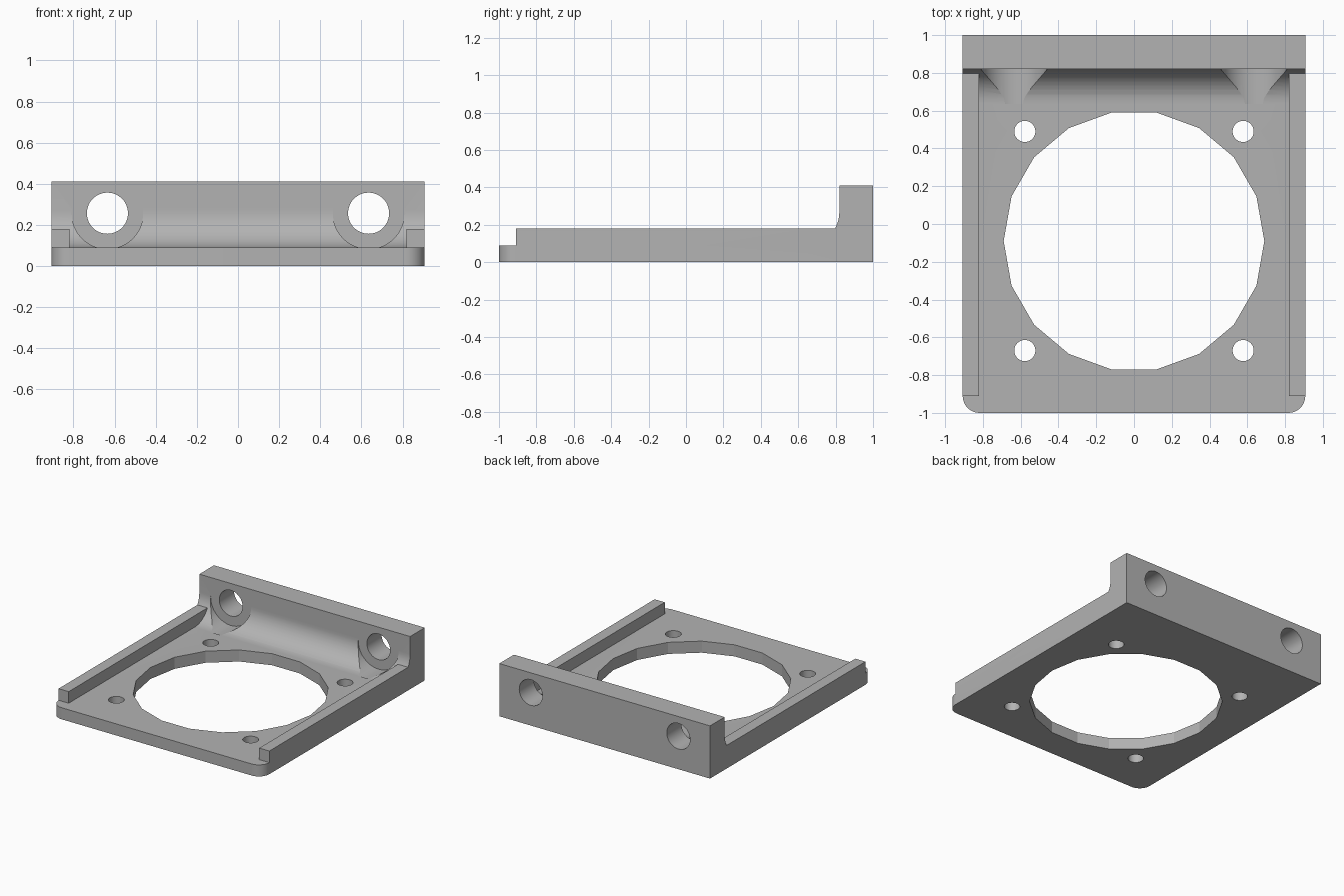
import bpy, bmesh, math
from mathutils import Matrix

if "Cube" in bpy.data.objects:
    bpy.data.objects.remove(bpy.data.objects["Cube"], do_unlink=True)

HALF_W = 0.907      # half width of the bracket
PLATE = 0.09        # plate thickness
FILLET = 0.18       # radius of the cove between plate and wall
WALL_Y = 0.82       # front face of the back wall

grey = bpy.data.materials.new("plain grey")
grey.use_nodes = True
grey.diffuse_color = (0.45, 0.45, 0.45, 1)
grey.node_tree.nodes["Principled BSDF"].inputs["Base Color"].default_value = (0.45, 0.45, 0.45, 1)


def finish(bm, name):
    bmesh.ops.recalc_face_normals(bm, faces=bm.faces)
    mesh = bpy.data.meshes.new(name)
    bm.to_mesh(mesh)
    bm.free()
    mesh.materials.append(grey)
    obj = bpy.data.objects.new(name, mesh)
    bpy.context.collection.objects.link(obj)
    return obj


def box(name, x0, x1, y0, y1, z0, z1):
    bm = bmesh.new()
    size = Matrix.Diagonal((x1 - x0, y1 - y0, z1 - z0, 1))
    place = Matrix.Translation(((x0 + x1) / 2, (y0 + y1) / 2, (z0 + z1) / 2))
    bmesh.ops.create_cube(bm, size=1, matrix=place @ size)
    return finish(bm, name)


def cylinder(name, centre, radius, length, sides=48, along_y=False, spin=0):
    bm = bmesh.new()
    turn = Matrix.Rotation(math.pi / 2, 4, 'X') if along_y else Matrix.Rotation(spin, 4, 'Z')
    bmesh.ops.create_cone(bm, cap_ends=True, segments=sides, radius1=radius, radius2=radius,
                          depth=length, matrix=Matrix.Translation(centre) @ turn)
    return finish(bm, name)


def combine(target, other, operation):
    mod = target.modifiers.new(other.name, 'BOOLEAN')
    mod.operation, mod.solver, mod.object = operation, 'EXACT', other
    bpy.context.view_layer.objects.active = target
    bpy.ops.object.modifier_apply(modifier=mod.name)
    bpy.data.objects.remove(other, do_unlink=True)


# Plate, cove and back wall: one side profile drawn across the width
profile = [(-1, 0), (1, 0), (1, 0.41), (WALL_Y, 0.41)]
for i in range(13):
    a = math.radians(7.5 * i)
    profile.append((WALL_Y - FILLET + FILLET * math.cos(a), PLATE + FILLET - FILLET * math.sin(a)))
profile.append((-1, PLATE))
bm = bmesh.new()
side = bm.faces.new([bm.verts.new((-HALF_W, y, z)) for y, z in profile])
moved = bmesh.ops.extrude_face_region(bm, geom=[side])["geom"]
bmesh.ops.translate(bm, vec=(2 * HALF_W, 0, 0),
                    verts=[v for v in moved if isinstance(v, bmesh.types.BMVert)])
# Rounded front corners
corners = [e for e in bm.edges if all(v.co.y < -0.99 for v in e.verts)
           and abs(e.verts[0].co.z - e.verts[1].co.z) > 0.01]
bmesh.ops.bevel(bm, geom=corners, offset=0.09, segments=10, profile=0.5, affect='EDGES')
bracket = finish(bm, "mounting_bracket")

# Side rails
for s in (-1, 1):
    x0, x1 = sorted((s * 0.82, s * HALF_W))
    combine(bracket, box("side_rail", x0, x1, -0.91, 0.9, 0.04, 0.18), 'UNION')

# Large faceted opening
combine(bracket, cylinder("opening", (0, -0.09, 0), 0.69, 1, 18, spin=math.pi / 2), 'DIFFERENCE')

for s in (-1, 1):
    # Screw holes in the plate
    for y in (-0.67, 0.49):
        combine(bracket, cylinder("screw_hole", (s * 0.578, y, 0), 0.056, 1), 'DIFFERENCE')
    # Bolt holes through the wall, with clearance cut into the cove
    combine(bracket, cylinder("bolt_clearance", (s * 0.635, WALL_Y - 0.0925, 0.257), 0.174, 0.185,
                              along_y=True), 'DIFFERENCE')
    combine(bracket, cylinder("bolt_hole", (s * 0.635, 0.9, 0.257), 0.1, 0.6,
                              along_y=True), 'DIFFERENCE')

# Smooth the round holes and cove, keep the opening faceted
bpy.ops.object.select_all(action='DESELECT')
bracket.select_set(True)
bpy.context.view_layer.objects.active = bracket
bpy.ops.object.shade_smooth_by_angle(angle=math.radians(15))
